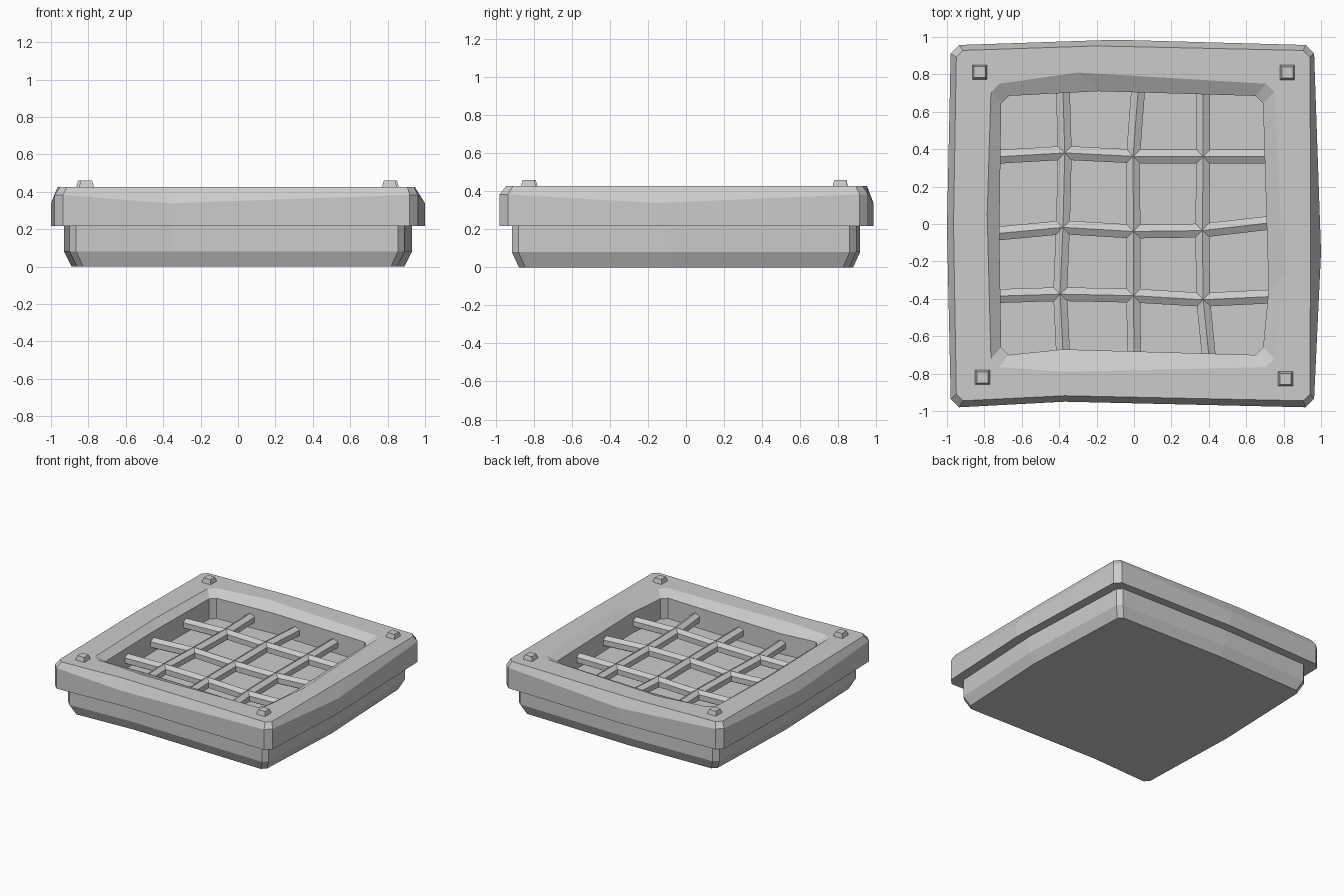
import bpy
import bmesh
from mathutils import Vector

if "Cube" in bpy.data.objects:
    bpy.data.objects.remove(bpy.data.objects["Cube"])


def finish(name, bm):
    bmesh.ops.recalc_face_normals(bm, faces=bm.faces[:])
    mesh = bpy.data.meshes.new(name)
    bm.to_mesh(mesh)
    bm.free()
    obj = bpy.data.objects.new(name, mesh)
    bpy.context.collection.objects.link(obj)
    return obj


def outline(x0, x1, y0, y1, front, right, back, left, z, c=0.045, mid_z=None):
    """Twelve-point worn square: clipped corners and one bent point per side."""
    m = z if mid_z is None else mid_z
    return [(x0 + c, y0, z), (*front, m), (x1 - c, y0, z),
            (x1, y0 + c, z), (*right, m), (x1, y1 - c, z),
            (x1 - c, y1, z), (*back, m), (x0 + c, y1, z),
            (x0, y1 - c, z), (*left, m), (x0, y0 + c, z)]


def loft(name, rings):
    bm = bmesh.new()
    loops = [[bm.verts.new(p) for p in r] for r in rings]
    for a, b in zip(loops, loops[1:]):
        n = len(a)
        for i in range(n):
            bm.faces.new((a[i], a[(i + 1) % n], b[(i + 1) % n], b[i]))
    bm.faces.new(loops[0])
    bm.faces.new(loops[-1])
    return finish(name, bm)


# Narrower base with a chamfered foot
def base_ring(z):
    return outline(-0.90, 0.89, -0.915, 0.895, (-0.35, -0.89), (0.93, -0.08),
                   (-0.1, 0.915), (-0.93, 0.0), z, 0.035)


FLOOR = 0.18
foot = [(x * 0.957, y * 0.96, 0) for x, y, z in base_ring(0)]
loft("base", [foot, base_ring(0.08), base_ring(0.218), [(x * 0.9, y * 0.9, 0.218) for x, y, z in base_ring(0)],
              [(x * 0.9, y * 0.9, FLOOR - 0.01) for x, y, z in base_ring(0)]])


# Overhanging frame, chamfered rim, recessed well and floor
def rim_ring(z, mid_z=None):
    return outline(-0.98, 0.963, -0.98, 0.957, (-0.37, -0.95), (1.0, -0.4),
                   (-0.1, 0.985), (-1.0, -0.02), z, 0.045, mid_z)


def well_ring(z):
    return outline(-0.71, 0.69, -0.70, 0.685, (-0.38, -0.67), (0.72, -0.35),
                   (-0.19, 0.71), (-0.72, -0.05), z, 0.04)


rim_low, rim_mid = rim_ring(0.218), rim_ring(0.383, 0.338)
for r in (rim_low, rim_mid):
    r[4] = (1.0, -0.15, r[4][2])
rim_top = outline(-0.95, 0.94, -0.945, 0.928, (-0.37, -0.918), (0.945, 0.07),
                  (-0.2, 0.952), (-0.965, 0.0), 0.426, 0.035)
well_top = outline(-0.765, 0.75, -0.765, 0.75, (-0.37, -0.79), (0.80, -0.27),
                   (-0.30, 0.81), (-0.785, 0.05), 0.426, 0.045)
loft("frame", [rim_low, rim_mid, rim_top, well_top, well_ring(0.382), well_ring(FLOOR)])

# Grate bars: six-sided rods crossing at shared, slightly uneven nodes
across = [
    [(-0.72, 0.36), (-0.37, 0.38), (-0.005, 0.362), (0.37, 0.36), (0.70, 0.36)],
    [(-0.72, -0.05), (-0.38, -0.018), (-0.003, -0.04), (0.365, -0.035), (0.715, 0.005)],
    [(-0.72, -0.385), (-0.395, -0.375), (-0.003, -0.383), (0.37, -0.405), (0.725, -0.388)],
]
back_ends = [(-0.38, 0.71), (0.022, 0.715), (0.37, 0.705)]
front_ends = [(-0.38, -0.68), (0.0, -0.69), (0.40, -0.705)]
along = [[back_ends[k]] + [row[k + 1] for row in across] + [front_ends[k]]
         for k in range(3)]


def rod(name, path, side, half=0.037, z=0.29):
    side = Vector(side) * half
    section = [(1, 0.0215), (0, 0.043), (-1, 0.0215), (-1, -0.0215), (0, -0.043), (1, -0.0215)]
    rings = [[Vector((x, y, z + h)) + side * s for s, h in section] for x, y in path]
    loft(name, rings)


for k in range(3):
    rod(f"cross_bar_{k + 1}", across[k], (0, 1, 0))
    rod(f"long_bar_{k + 1}", along[k], (1, 0, 0))

# Corner studs
for k, (x, y) in enumerate([(-0.825, 0.812), (0.82, 0.81), (-0.81, -0.82), (0.81, -0.828)]):
    rings = [[(x + sx * h, y + sy * h, z) for sx, sy in ((-1, -1), (1, -1), (1, 1), (-1, 1))]
             for h, z in ((0.041, 0.42), (0.03, 0.46))]
    loft(f"stud_{k + 1}", rings)
